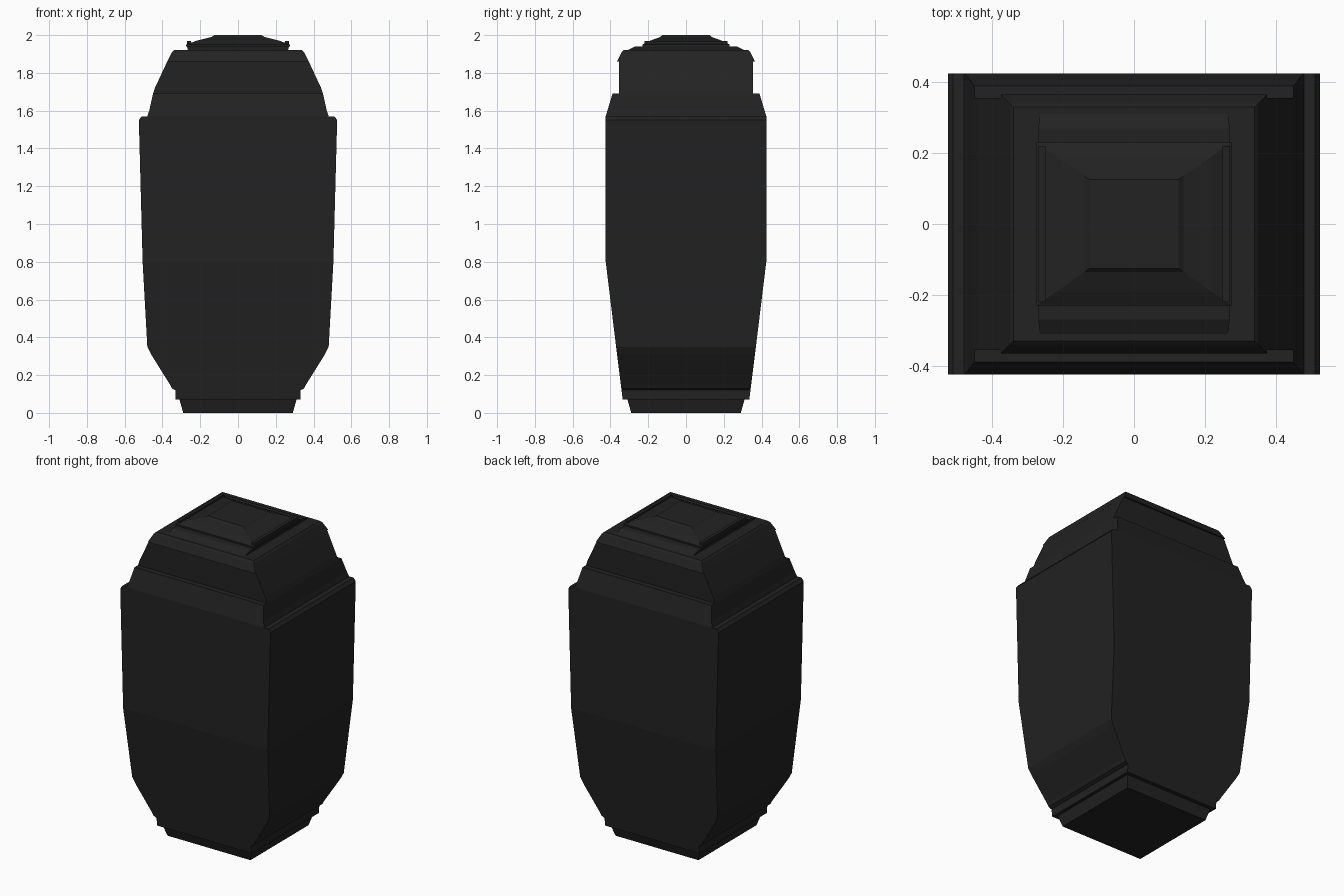
import bpy, bmesh

cube = bpy.data.objects.get("Cube")
if cube:
    bpy.data.objects.remove(cube)

black = bpy.data.materials.new("matte black")
black.use_nodes = True
shade = 0.016
colour = (shade, shade, shade, 1)
black.diffuse_color = colour
black.node_tree.nodes["Principled BSDF"].inputs["Base Color"].default_value = colour


def stack(name, profile, depth_rule):
    """Loft rectangles up a profile of (height, half width) pairs.

    The depth rule gives the half depth from the height and half width.
    """
    bm = bmesh.new()
    previous = None
    for height, width in profile:
        depth = depth_rule(height, width)
        corners = ((-width, -depth), (width, -depth), (width, depth), (-width, depth))
        ring = [bm.verts.new((x, y, height)) for x, y in corners]
        if previous is None:
            bm.faces.new(reversed(ring))
        else:
            for i in range(len(ring)):
                bm.faces.new((previous[i - 1], previous[i], ring[i], ring[i - 1]))
        previous = ring
    bm.faces.new(previous)
    bm.normal_update()
    mesh = bpy.data.meshes.new(name)
    bm.to_mesh(mesh)
    bm.free()
    mesh.materials.append(black)
    part = bpy.data.objects.new(name, mesh)
    bpy.context.collection.objects.link(part)
    return part


def square(height, width):
    return width


def body_depth(height, width):
    """Widen from the base, run straight, then lean in at the shoulder."""
    lower = 0.335 + (height - 0.07) / 8
    shoulder = 0.425 - 0.3 * (height - 1.57)
    return min(lower, 0.425, shoulder)


def neck_depth(height, width):
    return 0.355


def roof_depth(height, width):
    return width - 0.01


def lid_base_depth(height, width):
    """Slope the front and back steeply inward."""
    return 0.31 - 2 * (height - 1.92)


def lid_depth(height, width):
    """Shrink from an oblong rim to a square crown."""
    crown = 0.125
    return crown + 0.7 * (width - crown)


def rail_depth(height, width):
    return 0.22


# Tapered foot
stack("foot", [(0, 0.29), (0.07, 0.31)], square)

# Body with stepped lower flanks, side skirts and shoulders
stack("body", [
    (0.07, 0.33), (0.12, 0.33), (0.13, 0.35), (0.15, 0.36),
    (0.31, 0.46), (0.35, 0.48), (0.8, 0.505), (1.55, 0.525),
    (1.57, 0.51), (1.57, 0.48), (1.6, 0.47), (1.69, 0.45)], body_depth)

# Recessed neck and overhanging roof
stack("neck", [(1.69, 0.45), (1.72, 0.44), (1.87, 0.37)], neck_depth)
stack("roof", [(1.86, 0.375), (1.91, 0.35), (1.92, 0.34)], roof_depth)

# Stepped lid
stack("lid_base", [(1.92, 0.265), (1.94, 0.27)], lid_base_depth)
stack("lid", [(1.94, 0.275), (1.95, 0.275), (1.97, 0.22),
              (1.99, 0.14), (2, 0.125)], lid_depth)

# Raised rails along both sides of the lid
for label, side in (("left", 1), ("right", -1)):
    rail = stack(label + "_lid_rail", [(1.94, 0.01), (1.97, 0.01)], rail_depth)
    rail.location.x = side * 0.26
